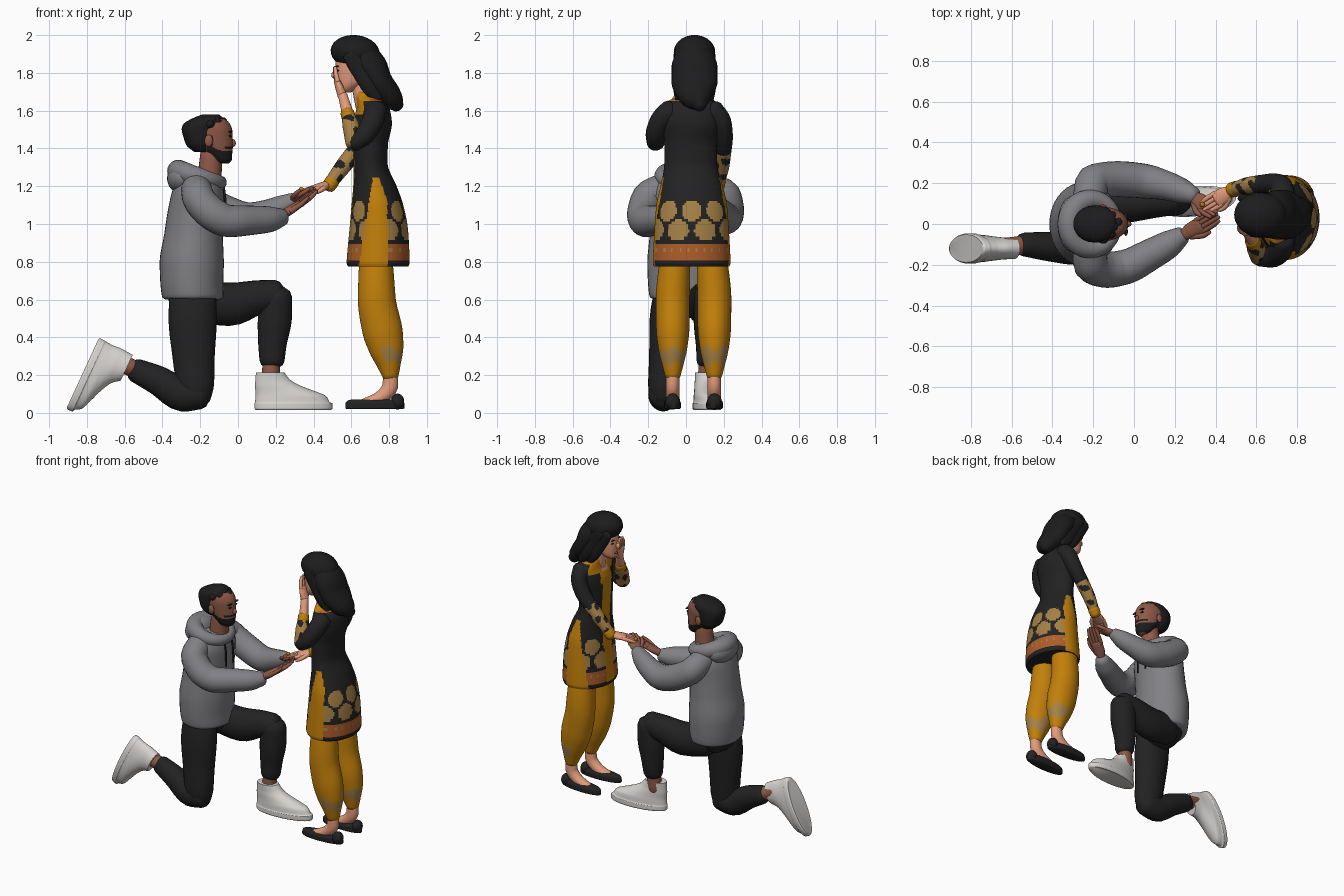
import bpy, bmesh, math
from mathutils import Vector, Matrix

if "Cube" in bpy.data.objects:
    bpy.data.objects.remove(bpy.data.objects["Cube"])


def material(name, *rgb):
    mat = bpy.data.materials.new(name)
    mat.use_nodes = True
    mat.diffuse_color = (*rgb, 1)
    mat.node_tree.nodes["Principled BSDF"].inputs["Base Color"].default_value = (*rgb, 1)
    return mat


GREY = material("hoodie grey", .22, .22, .235)
BLACK = material("cloth black", .016, .016, .017)
HAIR = material("hair black", .012, .012, .013)
WHITE = material("shoe white", .68, .66, .64)
GOLD = material("mustard gold", .54, .215, .003)
RUST = material("rust orange", .42, .11, .022)
TAN = material("pattern tan", .38, .22, .06)
BROWN = material("brown skin", .27, .1, .062)
PEACH = material("peach skin", .76, .33, .2)
X, Y, Z = Vector((1, 0, 0)), Vector((0, 1, 0)), Vector((0, 0, 1))


def finish(name, bm, mats, rule=None):
    bmesh.ops.recalc_face_normals(bm, faces=bm.faces)
    if rule:
        for face in bm.faces:
            face.material_index = rule(face.calc_center_median(), face.normal)
    mesh = bpy.data.meshes.new(name)
    bm.to_mesh(mesh)
    bm.free()
    for mat in mats:
        mesh.materials.append(mat)
    ob = bpy.data.objects.new(name, mesh)
    bpy.context.collection.objects.link(ob)
    bpy.context.view_layer.objects.active = ob
    ob.select_set(True)
    bpy.ops.object.shade_smooth_by_angle(angle=math.radians(50))
    ob.select_set(False)


def smooth_path(points, steps):
    rows = []
    for col in zip(*points):
        gaps = [b - a for a, b in zip(col, col[1:])]
        mid = [2 * a * b / (a + b) if a * b > 0 else 0 for a, b in zip(gaps, gaps[1:])]
        slope = [gaps[0]] + mid + [gaps[-1]]
        line = []
        for i, gap in enumerate(gaps):
            p, q = slope[i], slope[i + 1]
            for t in (s / steps for s in range(steps)):
                line.append(col[i] + p * t + (3 * gap - 2 * p - q) * t * t + (p + q - 2 * gap) * t ** 3)
        rows.append(line + [col[-1]])
    return list(zip(*rows))


def loft(name, stations, *mats, level=False, segs=24, steps=4, rule=None, hint=Y, matrix=None):
    """Skin ellipses (x, y, z, half width, half depth) along a path; level keeps them horizontal."""
    samples = smooth_path([s if len(s) == 5 else (*s, s[-1]) for s in stations], steps)
    centres = [Vector(s[:3]) for s in samples]
    rings = []
    for i, (centre, s) in enumerate(zip(centres, samples)):
        ahead = Z if level else (centres[min(i + 1, len(centres) - 1)] - centres[max(i - 1, 0)]).normalized()
        side = (hint - ahead * hint.dot(ahead)).normalized()
        rings.append((centre, ahead, side, s[3], s[4]))
    if not level:  # rounded ends
        for end, sign in ((0, -1), (-1, 1)):
            c, ahead, side, a, b = rings[end]
            for turn in map(math.radians, (30, 60, 85)):
                k = math.cos(turn)
                cap = (c + ahead * sign * min(a, b) * .7 * math.sin(turn), ahead, side, a * k, b * k)
                rings.insert(0 if sign < 0 else len(rings), cap)
    bm = bmesh.new()
    loops = []
    for c, ahead, side, a, b in rings:
        other = side.cross(ahead)
        angles = [math.tau * k / segs for k in range(segs)]
        loops.append([bm.verts.new(c + side * a * math.sin(t) + other * b * math.cos(t)) for t in angles])
    for low, high in zip(loops, loops[1:]):
        for k in range(segs):
            n = (k + 1) % segs
            bm.faces.new((low[k], low[n], high[n], high[k]))
    bm.faces.new(loops[0])
    bm.faces.new(loops[-1])
    if matrix:
        bm.transform(matrix)
    finish(name, bm, mats, rule)


def ball(name, centre, radii, mat, tilt=0):
    bm = bmesh.new()
    place = Matrix.Translation(centre) @ Matrix.Rotation(tilt, 4, "Y") @ Matrix.Diagonal((*radii, 1))
    bmesh.ops.create_uvsphere(bm, u_segments=24, v_segments=14, radius=1, matrix=place)
    finish(name, bm, [mat])


def hand(name, wrist, tip, palm, skin):
    wrist, tip = Vector(wrist), Vector(tip)
    along = tip - wrist
    across = along.cross(palm).normalized()
    at = lambda t, side=0, lift=0: wrist + along * t + across * side + palm * lift
    loft(name + "_palm", [(*at(0), .027, .025), (*at(.25), .04, .022), (*at(.5), .042, .017)], skin, hint=across)
    for i in range(4):
        k = i - 1.5
        loft(f"{name}_finger_{i}", [(*at(.45, k * .021), .013), (*at(.75, k * .021, .006), .012),
             (*at(1 - .05 * abs(k), k * .018, .014), .009)], skin, segs=10)
    loft(name + "_thumb", [(*at(.15, .025), .015), (*at(.4, .05, .01), .013), (*at(.6, .052, .02), .009)],
         skin, segs=10)


def shoe(name, heel, forward, up, profile, mat):
    side = up.cross(forward)
    frame = Matrix((forward, side, up)).transposed().to_4x4()
    frame.translation = heel
    loft(name, [(c, 0, z, wide, deep) for z, c, deep, wide in profile], mat, level=True, segs=32, matrix=frame)


# ---- Kneeling man: trousers, ankles, shoes
ball("man_pelvis", (-.24, 0, .62), (.13, .16, .12), BLACK)
loft("kneeling_thigh", [(-.24, -.08, .66, .085, .12), (-.24, -.1, .5, .092, .128), (-.235, -.11, .3, .085, .112),
     (-.225, -.12, .14, .08, .098), (-.22, -.12, .08, .07, .08)], BLACK)
loft("kneeling_shin", [(-.2, -.12, .1, .075, .08), (-.29, -.12, .095, .08, .088), (-.42, -.11, .17, .072, .078),
     (-.54, -.1, .225, .058, .063)], BLACK)
loft("raised_thigh", [(-.22, .08, .6, .09, .11), (-.05, .1, .575, .095, .115), (.1, .115, .61, .085, .092),
     (.2, .12, .62, .075, .085)], BLACK)
loft("raised_shin", [(.2, .12, .62, .078, .085), (.195, .12, .5, .08, .09), (.182, .12, .36, .068, .075),
     (.18, .115, .275, .06, .066)], BLACK)
loft("kneeling_ankle", [(-.52, -.1, .22, .046), (-.66, -.12, .28, .048)], BROWN)
loft("raised_ankle", [(.18, .115, .3, .046), (.17, .11, .16, .048)], BROWN)
sneaker = [(0, .21, .2, .068), (.01, .21, .207, .074), (.035, .21, .207, .074), (.04, .205, .2, .07),
           (.075, .195, .187, .067), (.1, .165, .158, .062), (.13, .125, .12, .057), (.16, .1, .093, .053),
           (.2, .085, .075, .052)]
shoe("raised_shoe", (.085, .09, .015), Vector((.99, .1, 0)).normalized(), Z, sneaker, WHITE)
toe_down = Vector((-.418, 0, -.908)).normalized()
shoe("kneeling_shoe", (-.735, -.12, .4), toe_down, Y.cross(toe_down) * -1, sneaker, WHITE)

# ---- Man's hoodie
loft("hoodie_body", [(-.24, 0, .6, .17, .145), (-.24, 0, .615, .192, .162), (-.245, 0, .7, .202, .167),
     (-.245, 0, .8, .205, .17), (-.235, 0, .95, .192, .155), (-.225, 0, 1.05, .19, .15),
     (-.215, 0, 1.15, .195, .14), (-.21, 0, 1.22, .17, .12), (-.2, 0, 1.27, .1, .09)], GREY, level=True, segs=36)
hood = []
for i in range(17):
    t = math.tau * i / 16
    hood.append((-.205 + .11 * math.cos(t), .12 * math.sin(t), 1.25 - .03 * math.cos(t), .048 - .012 * math.cos(t)))
loft("hood_roll", hood, GREY, hint=Z, steps=2)
ball("hood_bag", (-.295, 0, 1.245), (.08, .14, .085), GREY, .3)
loft("near_sleeve", [(-.22, -.12, 1.19, .08), (-.21, -.2, 1.14, .086), (-.13, -.225, 1.05, .088),
     (-.04, -.21, 1.015, .085), (.08, -.15, 1.02, .077), (.17, -.1, 1.025, .068), (.23, -.06, 1.035, .048)], GREY)
loft("far_sleeve", [(-.22, .12, 1.19, .08), (-.2, .205, 1.15, .085), (-.08, .22, 1.07, .088),
     (.05, .21, 1.03, .085), (.15, .19, 1.055, .073), (.24, .16, 1.095, .06), (.29, .14, 1.125, .042)], GREY)
for y in (-.04, .04):
    loft("hood_cord", [(-.075, y, 1.19, .006), (-.067, y, 1.12, .006), (-.066, y, 1.04, .006)], BLACK, segs=8)
hand("man_near_hand", (.24, -.055, 1.05), (.415, .045, 1.165), Z, BROWN)
hand("man_far_hand", (.29, .135, 1.13), (.4, .05, 1.175), Z, BROWN)


# ---- Man's head
def beard(c, n):
    jaw = c.z < 1.385 + .4 * max(0, -.08 - c.x) and c.x > -.15
    moustache = 1.395 < c.z < 1.408 and c.x > -.07
    sideburn = c.z < 1.47 and -.165 < c.x < -.135
    return int(c.z > 1.322 and (jaw or moustache or sideburn) and n.z > -.95)


loft("man_neck", [(-.155, 0, 1.2, .066), (-.14, 0, 1.38, .058)], BROWN)
loft("man_head", [(-.085, 0, 1.32, .03, .035), (-.09, 0, 1.335, .05, .055), (-.11, 0, 1.38, .068, .08),
     (-.135, 0, 1.43, .078, .108), (-.15, 0, 1.49, .084, .12), (-.15, 0, 1.54, .075, .1),
     (-.15, 0, 1.57, .04, .05)], BROWN, HAIR, level=True, segs=64, steps=8, rule=beard)
loft("man_hair", [(-.185, 0, 1.38, .05, .045), (-.2, 0, 1.42, .08, .075), (-.2, 0, 1.48, .09, .095),
     (-.182, 0, 1.525, .09, .11), (-.165, 0, 1.555, .078, .085), (-.145, 0, 1.58, .04, .045)],
     HAIR, level=True)
for i in range(24):  # short curls
    t, r = i * 2.4, math.sqrt(i / 24)
    x = .095 * r * math.cos(t)
    ball("man_curl", (-.17 + x, .075 * r * math.sin(t), 1.558 + .18 * x - .035 * r * r), (.025, .025, .022), HAIR)
ball("man_nose", (-.03, 0, 1.43), (.018, .014, .022), BROWN, -.3)
for y in (-1, 1):
    ball("man_ear", (-.155, y * .083, 1.44), (.022, .012, .032), BROWN)
    ball("man_eye", (-.041, y * .034, 1.465), (.008, .014, .006), HAIR)
    ball("man_brow", (-.04, y * .036, 1.488), (.01, .022, .005), HAIR)

# ---- Standing woman: legs and feet
flat_shoe = [(0, .16, .15, .038), (.008, .16, .157, .044), (.03, .16, .156, .044), (.045, .16, .145, .038),
             (.052, .16, .12, .03)]


def faded(c, n):
    return int(.26 + .015 * math.sin(c.y * 90) < c.z < .34 + .02 * math.sin(c.y * 70) and n.x > -.2)


for y, out in ((-.07, -1), (.15, 1)):
    loft("trouser_leg", [(.72, y - out * .02, .9, .06, .075), (.73, y - out * .01, .78, .082, .09),
         (.735, y, .6, .09, .1), (.762, y, .45, .088, .106), (.785, y, .34, .076, .092),
         (.8, y, .25, .055, .062), (.807, y, .2, .042, .045)], GOLD, TAN, rule=faded, segs=40, steps=8)
    loft("woman_foot", [(.81, y, .22, .034, .036), (.805, y, .14, .036, .042), (.75, y, .08, .036, .035),
         (.66, y + out * .005, .05, .032, .022)], PEACH)
    shoe("flat_shoe", (.885, y - out * .005, .02), Vector((-1, out * .04, 0)).normalized(), Z, flat_shoe, BLACK)
    ball("shoe_heel", (.845, y, .06), (.035, .039, .042), BLACK)


# ---- Woman's tunic with front panel, side slits, border and medallions
def tunic_colour(c, n):
    y = c.y - .03
    if abs(y) < .035 and n.x < 0 and c.z > 1.58:
        return 4
    if c.z > 1.65 or (c.x < .665 and c.z > 1.58):
        return 2 if c.z < 1.662 and n.x > 0 else 1
    if n.x < 0 and abs(y) < (.06 if c.z > 1.5 else .045) and c.z > .8:
        return 1
    drop = 1.25 - c.z
    if abs(y) > .09 and drop > 0 and .715 - .16 * drop < c.x < .745 + .045 * min(1, drop * 8):
        return 1
    if .81 < c.z < .9:
        return 3 if abs(c.z - .865) < .012 and math.sin(c.y * 150) > .6 else 2
    u = math.atan2(y / .2, (c.x - .742) / .165) * 8 / math.tau
    for height, shift in ((1.07, 0), (.968, .5)):
        du = (u - shift - round(u - shift)) * .15
        if math.hypot(du, (c.z - height) * 1.1) < .06:
            return 3
    return 0


loft("tunic", [(.742, .03, .775, .2, .16), (.742, .03, .8, .206, .167), (.745, .03, .97, .197, .155),
     (.738, .03, 1.1, .187, .137), (.725, .03, 1.2, .165, .115), (.702, .025, 1.32, .14, .09),
     (.7, .025, 1.42, .14, .094), (.71, .03, 1.52, .155, .104), (.715, .03, 1.6, .162, .09),
     (.7, .03, 1.65, .125, .072), (.68, .035, 1.68, .072, .06), (.67, .04, 1.7, .055, .054)],
     BLACK, GOLD, RUST, TAN, PEACH, level=True, segs=120, steps=10, rule=tunic_colour)


# ---- Woman's arms
def sleeve_print(c, n):
    return int(math.sin(c.z * 75) + math.sin((c.x + c.y) * 80) > -.45)


loft("raised_sleeve", [(.73, -.08, 1.6, .06), (.715, -.13, 1.55, .058), (.67, -.162, 1.47, .052),
     (.615, -.162, 1.43, .046)], BLACK)
loft("raised_cuff", [(.615, -.16, 1.43, .046), (.6, -.125, 1.51, .045), (.587, -.095, 1.56, .038)],
     BLACK, TAN, rule=sleeve_print, steps=10, segs=36)
loft("raised_bangle", [(.586, -.093, 1.565, .038), (.578, -.08, 1.59, .036)], GOLD)
loft("raised_wrist", [(.585, -.09, 1.57, .032), (.555, -.035, 1.68, .025)], PEACH)
hand("raised_hand", (.552, -.03, 1.68), (.497, .02, 1.83), X, PEACH)
loft("lowered_sleeve", [(.73, .14, 1.6, .06), (.72, .185, 1.54, .055), (.675, .198, 1.45, .05),
     (.625, .195, 1.39, .046)], BLACK)
loft("lowered_cuff", [(.625, .195, 1.39, .046), (.56, .187, 1.31, .043), (.5, .172, 1.23, .036)],
     BLACK, TAN, rule=sleeve_print, steps=10, segs=36)
loft("lowered_bangle", [(.5, .172, 1.228, .039), (.48, .167, 1.2, .037)], GOLD)
hand("lowered_hand", (.475, .162, 1.205), (.335, .075, 1.175), -Z, PEACH)
ball("ring_stone", (.335, .095, 1.185), (.012, .012, .012), GOLD)

# ---- Woman's head and hair
loft("woman_neck", [(.675, .04, 1.62, .052), (.64, .045, 1.77, .046)], PEACH)
loft("woman_head", [(.567, .045, 1.695, .025, .025), (.572, .045, 1.708, .042, .045), (.6, .045, 1.75, .065, .08),
     (.62, .045, 1.81, .075, .105), (.63, .045, 1.87, .08, .112), (.635, .045, 1.94, .06, .08)],
     PEACH, level=True, segs=32)
ball("woman_nose", (.512, .045, 1.79), (.018, .013, .02), PEACH, .3)
ball("woman_lips", (.526, .045, 1.738), (.01, .02, .009), RUST)
for y in (.012, .078):
    ball("woman_eye", (.529, y, 1.812), (.007, .015, .005), HAIR)
    ball("woman_brow", (.526, y, 1.835), (.008, .018, .004), HAIR)
ball("hair_cap", (.62, .045, 1.91), (.13, .11, .09), HAIR, .1)
loft("hair_length", [(.645, .045, 1.9, .1, .085), (.7, .045, 1.83, .122, .09), (.745, .045, 1.75, .122, .075),
     (.79, .05, 1.69, .1, .07), (.825, .065, 1.65, .07, .055), (.845, .075, 1.625, .035, .035)], HAIR)
for y, ahead in ((-.045, 0), (.135, 0), (.125, -.05)):
    loft("hair_lock", [(.59 + ahead, y, 1.9, .02, .04), (.64 + ahead, y, 1.83, .022, .05),
         (.695 + ahead, y, 1.74, .025, .05), (.74 + ahead, y, 1.66, .012, .025)], HAIR)
